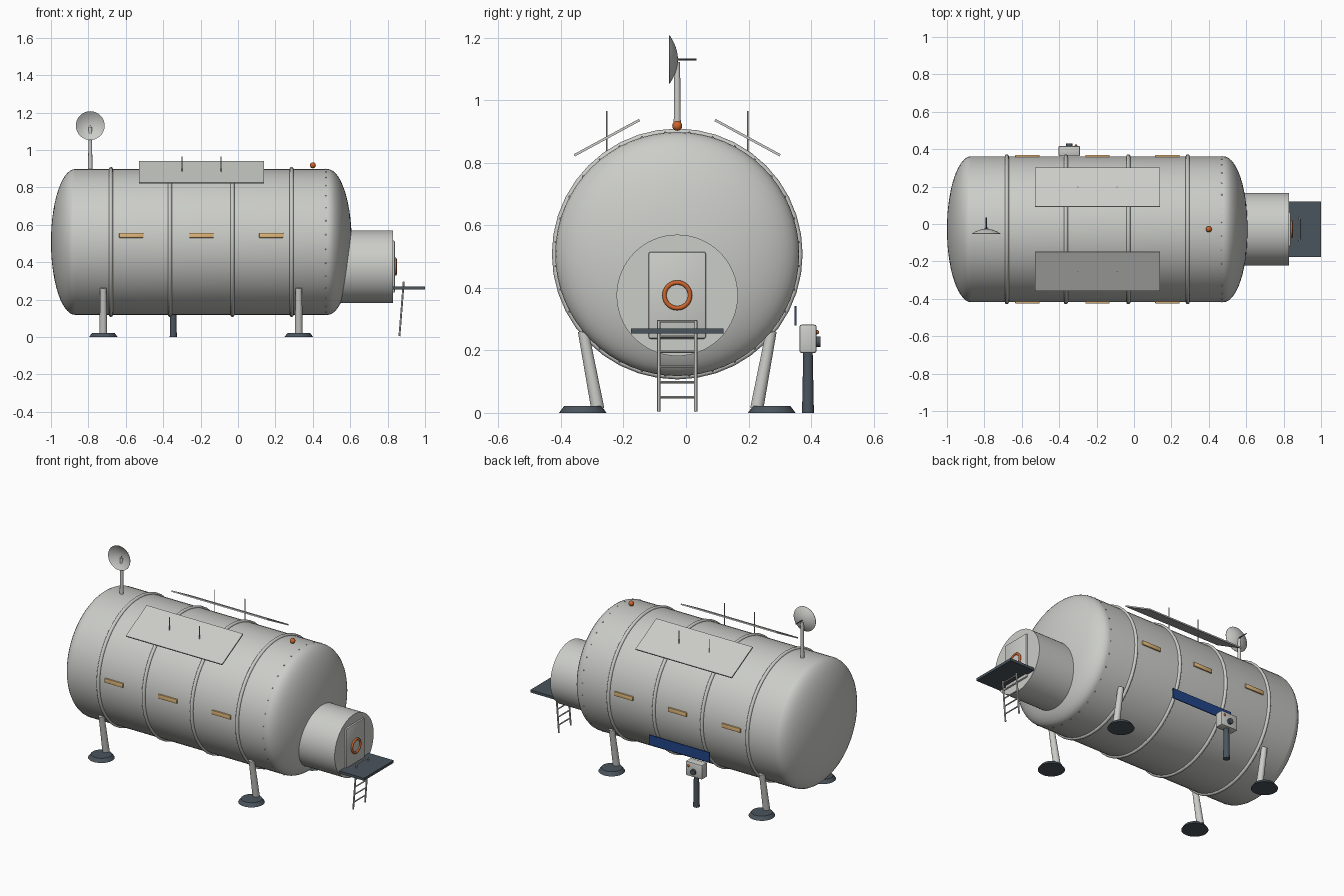
import bpy, bmesh, math
from mathutils import Vector

if "Cube" in bpy.data.objects:
    bpy.data.objects.remove(bpy.data.objects["Cube"])

CY, CZ, R = -0.028, 0.508, 0.39   # hull axis and radius


def material(name, rgb):
    m = bpy.data.materials.new(name)
    m.use_nodes = True
    m.diffuse_color = (*rgb, 1)
    m.node_tree.nodes["Principled BSDF"].inputs["Base Color"].default_value = (*rgb, 1)
    return m


GREY = material("light grey", (0.60, 0.61, 0.58))
SLATE = material("dark slate", (0.07, 0.09, 0.11))
TAN = material("warm window", (0.75, 0.48, 0.20))
ORANGE = material("orange", (0.62, 0.13, 0.025))
BLUE = material("solar blue", (0.015, 0.06, 0.25))


def finish(name, bm, mat, smooth=True):
    bmesh.ops.recalc_face_normals(bm, faces=bm.faces)
    me = bpy.data.meshes.new(name)
    bm.to_mesh(me)
    bm.free()
    me.materials.append(mat)
    ob = bpy.data.objects.new(name, me)
    bpy.context.collection.objects.link(ob)
    if smooth:
        bpy.ops.object.select_all(action='DESELECT')
        ob.select_set(True)
        bpy.context.view_layer.objects.active = ob
        bpy.ops.object.shade_smooth_by_angle(angle=math.radians(35))
    return ob


def box(name, center, size, mat, bevel=0, tilt=0):
    bm = bmesh.new()
    bmesh.ops.create_cube(bm, size=1)
    bmesh.ops.scale(bm, vec=size, verts=bm.verts)
    if bevel:
        bmesh.ops.bevel(bm, geom=bm.edges[:], offset=bevel, segments=2,
                        profile=0.5, affect='EDGES')
    ob = finish(name, bm, mat, bevel > 0)
    ob.location = center
    ob.rotation_euler.x = tilt
    return ob


def rod(name, a, b, r1, mat, r2=None, seg=24):
    """Cylinder or cone from point a to point b."""
    a, b = Vector(a), Vector(b)
    bm = bmesh.new()
    bmesh.ops.create_cone(bm, cap_ends=True, segments=seg, radius1=r1,
                          radius2=r1 if r2 is None else r2, depth=(b - a).length)
    ob = finish(name, bm, mat)
    ob.location = (a + b) / 2
    ob.rotation_mode = 'QUATERNION'
    ob.rotation_quaternion = (b - a).to_track_quat('Z', 'Y')
    return ob


def ball(name, center, r, mat, seg=20):
    bm = bmesh.new()
    bmesh.ops.create_uvsphere(bm, u_segments=seg, v_segments=seg // 2, radius=r)
    ob = finish(name, bm, mat)
    ob.location = center
    return ob


def lathe(name, profile, axis, center, mat, seg):
    """Spin (along, radius) points about the x or y axis through center."""
    bm = bmesh.new()
    ax = Vector((1, 0, 0)) if axis == 'X' else Vector((0, 1, 0))
    pts = [bm.verts.new(ax * t + Vector((0, 0, r))) for t, r in profile]
    edges = [bm.edges.new(p) for p in zip(pts, pts[1:])]
    bmesh.ops.spin(bm, geom=pts + edges, cent=(0, 0, 0), axis=ax,
                   angle=math.tau, steps=seg, use_merge=True)
    bmesh.ops.remove_doubles(bm, verts=bm.verts, dist=1e-5)
    ob = finish(name, bm, mat)
    ob.location = center
    return ob


def torus(name, center, major, minor, mat, seg=48):
    prof = [(minor * math.cos(i * math.tau / 12), major + minor * math.sin(i * math.tau / 12))
            for i in range(13)]
    return lathe(name, prof, 'X', center, mat, seg)


# Hull: a cylinder with flattened domes
DOME, N = 0.13, 14
arc = [(math.sin(i / N * math.pi / 2), math.cos(i / N * math.pi / 2)) for i in range(N + 1)]
hull = [(-0.87 - DOME * s, R * c) for s, c in reversed(arc)]
hull += [(0.478 + DOME * s, R * c) for s, c in arc]
lathe("hull", hull, 'X', (0, CY, CZ), GREY, 64)

for i, x in enumerate((-0.68, -0.364, -0.03, 0.287)):
    torus(f"hull_ring_{i}", (x, CY, CZ), R, 0.011, GREY, 40)

for i in range(32):
    a = (i + 0.5) / 32 * math.tau
    ball(f"rivet_{i}", (0.47, CY + R * math.cos(a), CZ + R * math.sin(a)), 0.004, GREY, 8)

# Side windows on both flanks
for side in (-1, 1):
    for i, x in enumerate((-0.57, -0.195, 0.178)):
        box(f"window_{side}_{i}", (x, CY + side * (R - 0.005), 0.543),
            (0.13, 0.024, 0.026), TAN, 0.003)

# Airlock with door and porthole
AZ = 0.376
rod("airlock", (0.45, CY, AZ), (0.828, CY, AZ), 0.194, GREY, seg=64)
box("door", (0.83, CY, AZ), (0.018, 0.183, 0.278), GREY, 0.006)
torus("porthole_ring", (0.842, CY, AZ), 0.041, 0.007, ORANGE)
rod("porthole_glass", (0.83, CY, AZ), (0.842, CY, AZ), 0.038, GREY, seg=32)

# Platform and ladder
box("platform", (0.914, CY, 0.262), (0.172, 0.296, 0.016), SLATE)
top, foot = Vector((0.886, CY, 0.296)), Vector((0.863, CY, 0.004))
for side in (-1, 1):
    off = Vector((0, side * 0.059, 0))
    rod(f"ladder_rail_{side}", foot + off, top + off, 0.005, GREY, seg=12)
for i in range(6):
    p = foot.lerp(top, (0.046 + i * 0.0485) / 0.292)
    off = Vector((0, 0.059, 0))
    rod(f"ladder_rung_{i}", p - off, p + off, 0.004, GREY, seg=10)

# Legs and foot pads
for i, x in enumerate((-0.72, 0.325)):
    for side in (-1, 1):
        rod(f"leg_{i}_{side}", (x, CY + side * 0.254, 0.012),
            (x, CY + side * 0.301, 0.262), 0.021, GREY, 0.017)
        rod(f"foot_pad_{i}_{side}", (x, CY + side * 0.302, 0),
            (x, CY + side * 0.302, 0.022), 0.076, SLATE, 0.06, 32)

# Roof panels with thin masts
for side in (-1, 1):
    y = CY + side * 0.225
    box(f"roof_panel_{side}", (-0.195, y, 0.88), (0.67, 0.237, 0.008), GREY,
        tilt=-side * math.radians(28.5))
    for i, x in enumerate((-0.3, -0.09)):
        rod(f"panel_mast_{side}_{i}", (x, y, 0.82), (x, y, 0.965), 0.0025, GREY, seg=8)

# Dish antenna
DX, DZ = -0.79, 1.13
rod("dish_mast", (DX, CY, 0.87), (DX, CY, 1.122), 0.012, GREY, 0.009)
bowl = [(-0.026 * (i / 8) ** 2, 0.077 * i / 8) for i in range(9)]
bowl += [(t + 0.002, r) for t, r in reversed(bowl)]
lathe("dish", bowl, 'Y', (DX, CY, DZ), GREY, 40)
rod("dish_feed", (DX, CY - 0.002, DZ), (DX, 0.034, DZ), 0.003, SLATE, seg=10)

# Roof beacon
ball("beacon", (0.4, CY, 0.918), 0.016, ORANGE)

# Rear solar strip and control post
box("solar_strip", (-0.2, 0.35, 0.31), (0.42, 0.006, 0.062), BLUE)
PX = -0.346
rod("control_post", (PX, 0.39, 0), (PX, 0.39, 0.2), 0.019, SLATE, 0.015)
box("control_box", (PX, 0.39, 0.237), (0.115, 0.054, 0.09), GREY, 0.006)
rod("control_knob", (PX, 0.41, 0.228), (PX, 0.43, 0.228), 0.017, SLATE)
ball("control_button", (PX + 0.036, 0.419, 0.258), 0.007, ORANGE, 12)
